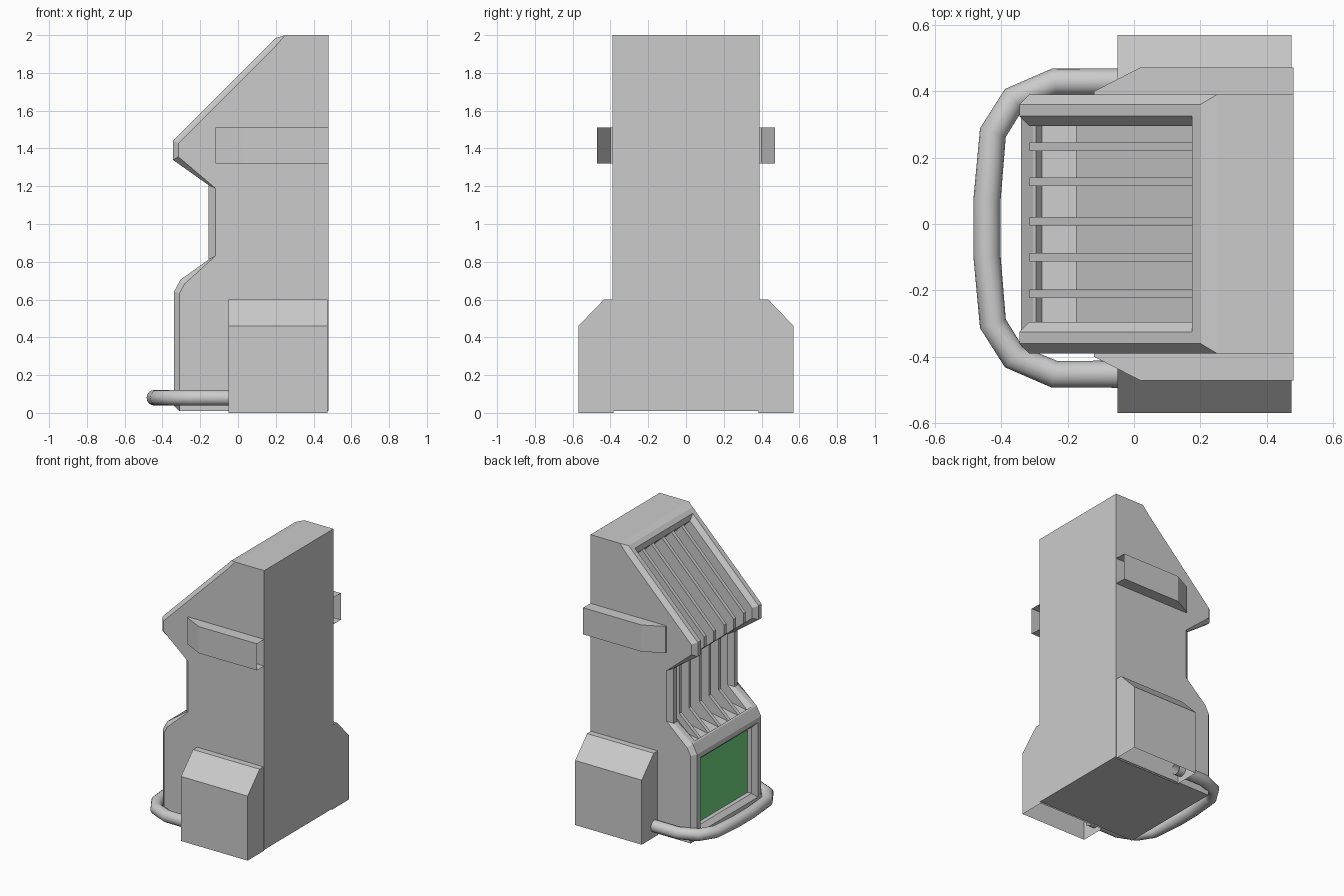
import bpy, bmesh
from mathutils import Vector as V

cube = bpy.data.objects.get("Cube")
if cube:
    bpy.data.objects.remove(cube, do_unlink=True)


def material(name, rgb):
    m = bpy.data.materials.new(name)
    m.use_nodes = True
    m.diffuse_color = (*rgb, 1)
    m.node_tree.nodes["Principled BSDF"].inputs["Base Color"].default_value = (*rgb, 1)
    return m


grey = material("casing grey", (0.6, 0.6, 0.6))
green = material("screen green", (0.16, 0.66, 0.22))


def loft(name, rings, wrap=True, mats=(grey,)):
    """Skin a row of equal rings, cap both ends and weld collapsed points."""
    bm = bmesh.new()
    rows = [[bm.verts.new(p) for p in ring] for ring in rings]
    n = len(rows[0])
    for a, b in zip(rows, rows[1:]):
        for i in range(n if wrap else n - 1):
            j = (i + 1) % n
            bm.faces.new((a[i], a[j], b[j], b[i]))
    bm.faces.new(rows[0])
    bm.faces.new(rows[-1])
    bmesh.ops.remove_doubles(bm, verts=bm.verts, dist=0.0005)
    bmesh.ops.recalc_face_normals(bm, faces=bm.faces)
    mesh = bpy.data.meshes.new(name)
    bm.to_mesh(mesh)
    bm.free()
    for m in mats:
        mesh.materials.append(m)
    ob = bpy.data.objects.new(name, mesh)
    bpy.context.collection.objects.link(ob)
    return ob


def inset(line, d):
    """Shift an open x-z polyline into the body with mitred corners."""
    normals = []
    for a, b in zip(line, line[1:]):
        t = (b - a).normalized()
        normals.append(V((t.y, -t.x)))
    out = []
    for i, p in enumerate(line):
        n1 = normals[max(i - 1, 0)]
        n2 = normals[min(i, len(normals) - 1)]
        out.append(p + (n1 + n2) * (d / (1 + n1.dot(n2))))
    return out


# Casing outline on the display side, bottom to top
BEVEL, DEPTH = 0.03, 0.148
outer = [V(p) for p in (
    (-0.34, 0.04), (-0.34, 0.075), (-0.34, 0.605), (-0.34, 0.64),
    (-0.305, 0.705), (-0.295, 0.712), (-0.155, 0.812), (-0.155, 1.205),
    (-0.345, 1.34), (-0.345, 1.44), (0.175, 1.96), (0.2, 1.985))]
inner = inset(outer, BEVEL)
inner[6:8] = V((-0.12, 0.83)), V((-0.12, 1.19))
inner[-1] = V((0.25, 2.0))
deep = inset(outer, DEPTH)
deep[8] = deep[9] = V((-0.175, 1.401))

# Bevel and floor paths of the long grille recess
high = (outer[10] - outer[9]).normalized() * BEVEL
lip = inner[5:10] + [inner[10] - high]
floor = [inner[5]] + deep[6:10] + [deep[10] - high]

# Bevel corners of the screen recess
up = V((0, BEVEL))
lip_a, lip_b = inner[1] + up, inner[2] - up
step = V((BEVEL, 0))


def section(rim, screen, recess):
    return ([V((0.48, 0.01)), V((-0.31, 0.01)), rim[0]] + screen + rim[3:5]
            + recess + [rim[-1], V((0.25, 2.0)), V((0.48, 2.0))])


def plain(rim):
    return section(rim, [rim[1]] * 3 + [rim[2]] * 3,
                   [rim[5]] * 3 + rim[6:10] + [rim[10]] * 3)


o = outer
bevelled = section(o, [o[1], lip_a, lip_a, lip_b, lip_b, o[2]],
                   [o[5], lip[0]] + lip + [lip[-1], o[10]])
sunken = section(o, [o[1], lip_a, lip_a + step, lip_b + step, lip_b, o[2]],
                 [o[5], lip[0]] + floor + [lip[-1], o[10]])


def at_y(pts, y):
    return [(p.x, y, p.y) for p in pts]


half = [(plain(inner), 0.39), (plain(outer), 0.36), (plain(outer), 0.325),
        (bevelled, 0.295), (sunken, 0.295)]
rings = [at_y(p, y) for p, y in half] + [at_y(p, -y) for p, y in reversed(half)]
casing = loft("casing", rings, mats=(grey, green))
for f in casing.data.polygons:
    if abs(f.center.x + 0.28) < 0.002 and abs(f.center.y) < 0.01 and f.center.z < 0.6:
        f.material_index = 1

# Grille fins
fin = lip + [floor[5], floor[4], floor[2], floor[1]]
for k, y in enumerate((-0.21, -0.1, 0.008, 0.127, 0.233)):
    loft(f"grille_fin_{k + 1}", [at_y(fin, y - 0.013), at_y(fin, y + 0.013)])

for s, side in ((1, "rear"), (-1, "front")):
    # Open-bottomed side box with sloping shoulder
    box = ((0.57, 0), (0.57, 0.46), (0.435, 0.6), (0.385, 0.6), (0.385, 0))
    loft(f"{side}_side_box", [[(x, s * y, z) for y, z in box] for x in (-0.05, 0.475)],
         wrap=False)
    # Side bracket, open towards the back
    bracket = ((0.48, 0.472), (0.02, 0.472), (-0.12, 0.4), (-0.12, 0.385), (0.48, 0.385))
    loft(f"{side}_bracket", [[(x, s * y, z) for x, y in bracket] for z in (1.32, 1.51)],
         wrap=False)

# Bent tube bumper around the foot
bend = [(0.0, 0.44), (-0.24, 0.44), (-0.362, 0.388), (-0.425, 0.288), (-0.443, 0.083)]
path = bend + [(x, -y) for x, y in reversed(bend)]
curve = bpy.data.curves.new("bumper_tube", "CURVE")
curve.dimensions = "3D"
curve.fill_mode = "FULL"
curve.bevel_depth = 0.041
curve.bevel_resolution = 6
spline = curve.splines.new("POLY")
spline.points.add(len(path) - 1)
for point, (x, y) in zip(spline.points, path):
    point.co = (x, y - 0.0125, 0.08, 1)
curve.materials.append(grey)
tube = bpy.data.objects.new("bumper_tube", curve)
bpy.context.collection.objects.link(tube)
bpy.ops.object.select_all(action="DESELECT")
tube.select_set(True)
bpy.context.view_layer.objects.active = tube
bpy.ops.object.convert(target="MESH")
bpy.ops.object.shade_smooth_by_angle(angle=0.6)
